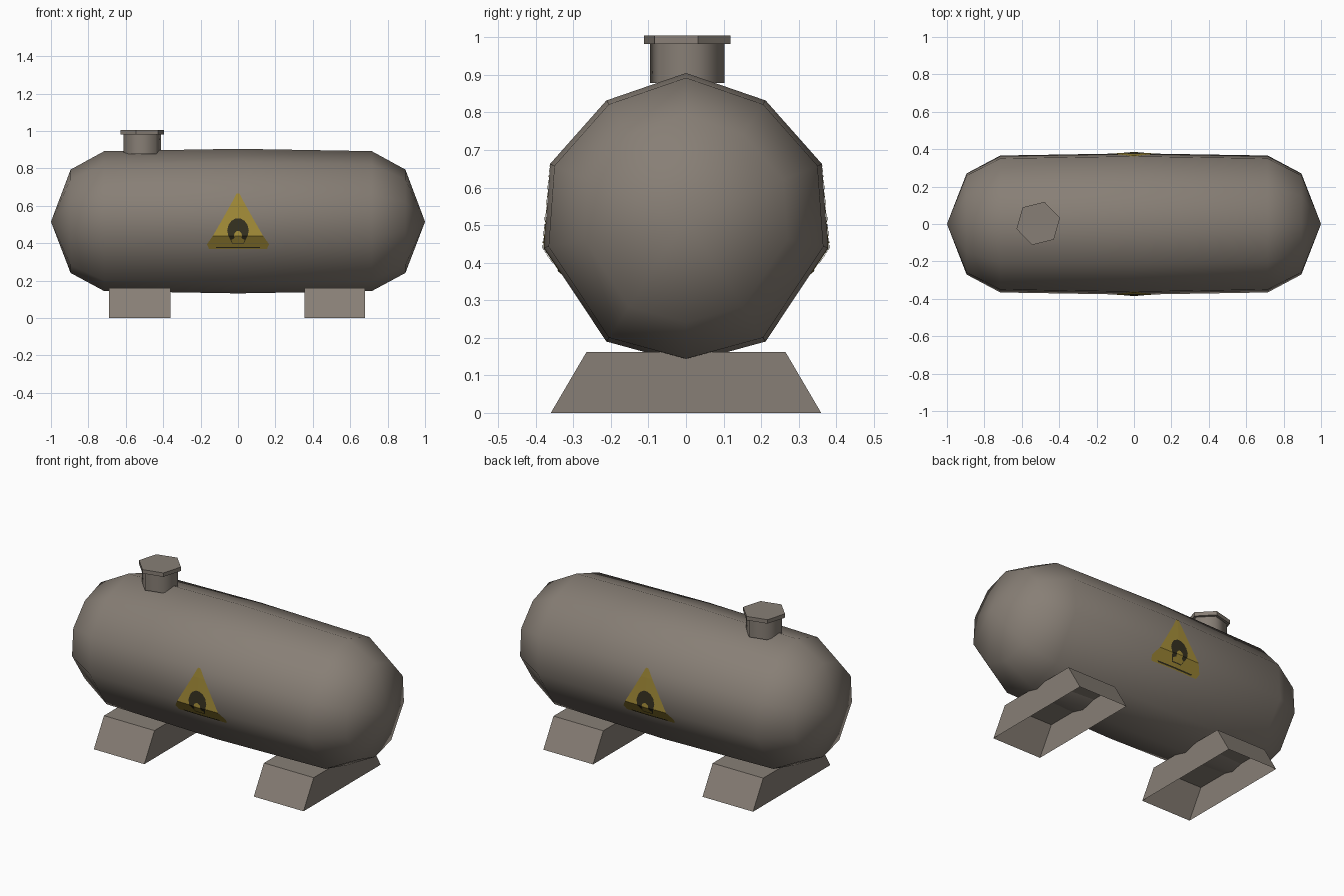
import bpy, bmesh, math
from mathutils import Vector
from mathutils.bvhtree import BVHTree

if "Cube" in bpy.data.objects:
    bpy.data.objects.remove(bpy.data.objects["Cube"])


def material(name, rgb):
    m = bpy.data.materials.new(name)
    m.diffuse_color = (*rgb, 1)
    m.use_nodes = True
    m.node_tree.nodes["Principled BSDF"].inputs["Base Color"].default_value = m.diffuse_color
    return m


GREY = material("warm_grey_metal", (0.245, 0.212, 0.18))
YELLOW = material("warning_yellow", (0.37, 0.265, 0.04))
DARK = material("symbol_dark", (0.035, 0.03, 0.014))


def make(name, bm, mat, smooth=None):
    me = bpy.data.meshes.new(name)
    bm.to_mesh(me)
    me.materials.append(mat)
    ob = bpy.data.objects.new(name, me)
    bpy.context.collection.objects.link(ob)
    if smooth:
        bpy.ops.object.select_all(action='DESELECT')
        ob.select_set(True)
        bpy.context.view_layer.objects.active = ob
        bpy.ops.object.shade_smooth_by_angle(angle=math.radians(smooth))
    return ob


# Tank: ten-sided section lofted along x, with pointed end fans
CZ = 0.515
half = [(0.212, 0.832), (0.362, 0.663), (0.378, 0.44), (0.212, 0.19)]
section = [(0, 0.905)] + half + [(0, 0.132)] + [(-y, z) for y, z in reversed(half)]
rings = [(-0.895, 0.715), (-0.715, 0.968), (0, 1), (0.715, 0.968), (0.895, 0.715)]
bm = bmesh.new()
loops = [[bm.verts.new((x, y * s, CZ + (z - CZ) * s)) for y, z in section] for x, s in rings]
n = len(section)
for a, b in zip(loops, loops[1:]):
    for i in range(n):
        j = (i + 1) % n
        bm.faces.new((a[i], a[j], b[j], b[i]))
for loop, x in ((loops[0], -1), (loops[-1], 1)):
    tip = bm.verts.new((x, 0, CZ))
    for i in range(n):
        bm.faces.new((loop[i], loop[(i + 1) % n], tip))
bmesh.ops.recalc_face_normals(bm, faces=bm.faces)
make("tank", bm, GREY, 60)
tank_surface = BVHTree.FromBMesh(bm)


# Filler neck and lid: six-sided prisms
def prism(name, r, z0, z1, smooth=None):
    bm = bmesh.new()
    ring = [[bm.verts.new((-0.512 + r * math.cos(math.radians(14 + 60 * k)),
                           0.003 + r * math.sin(math.radians(14 + 60 * k)), z))
             for k in range(6)] for z in (z0, z1)]
    for k in range(6):
        j = (k + 1) % 6
        bm.faces.new((ring[0][k], ring[0][j], ring[1][j], ring[1][k]))
    bm.faces.new(ring[1])
    bm.faces.new(ring[0][::-1])
    make(name, bm, GREY, smooth)


prism("filler_neck", 0.103, 0.878, 0.985, 65)
prism("filler_lid", 0.12, 0.982, 1.005)

# Feet: tapered boxes, open underneath
for name, x0, x1 in (("left_foot", -0.69, -0.36), ("right_foot", 0.355, 0.68)):
    bm = bmesh.new()
    low, top = [[bm.verts.new(p) for p in
                 ((x0, -w, z), (x1, -w, z), (x1, w, z), (x0, w, z))]
                for w, z in ((0.36, 0), (0.265, 0.162))]
    for i in range(4):
        j = (i + 1) % 4
        bm.faces.new((low[i], low[j], top[j], top[i]))
    bm.faces.new(top)
    make(name, bm, GREY)


# Warning sign: thin sheets given as (height, half width) rows, laid on the tank
def sheet(name, rows, side, lift, mat):
    bm = bmesh.new()
    grid = []
    for z, w in rows:
        row = []
        for x in (-w, 0, w):
            hit = tank_surface.ray_cast(Vector((x, side * 2, z)), Vector((0, -side, 0)))[0]
            row.append(bm.verts.new((x, hit.y + side * lift, z)))
        grid.append(row)
    for a, b in zip(grid, grid[1:]):
        for i in (0, 1):
            f = (a[i], a[i + 1], b[i + 1], b[i])
            bm.faces.new(f if side < 0 else f[::-1])
    make(name, bm, mat)


triangle = [(0.37, 0.155), (0.395, 0.166), (0.44, 0.134), (0.53, 0.082), (0.61, 0.037), (0.665, 0.008)]
flame = [(0.398, 0.03), (0.42, 0.042), (0.44, 0.052), (0.47, 0.058), (0.5, 0.05), (0.52, 0.035), (0.533, 0.012)]
core = [(0.402, 0.03), (0.418, 0.036), (0.428, 0.018), (0.44, 0.022), (0.455, 0.018), (0.465, 0.006)]
bar = [(0.374, 0.115), (0.381, 0.12)]
for label, side in (("front", -1), ("back", 1)):
    sheet(label + "_sign", triangle, side, 0.002, YELLOW)
    sheet(label + "_flame", flame, side, 0.004, DARK)
    sheet(label + "_flame_core", core, side, 0.006, YELLOW)
    sheet(label + "_sign_bar", bar, side, 0.004, DARK)
